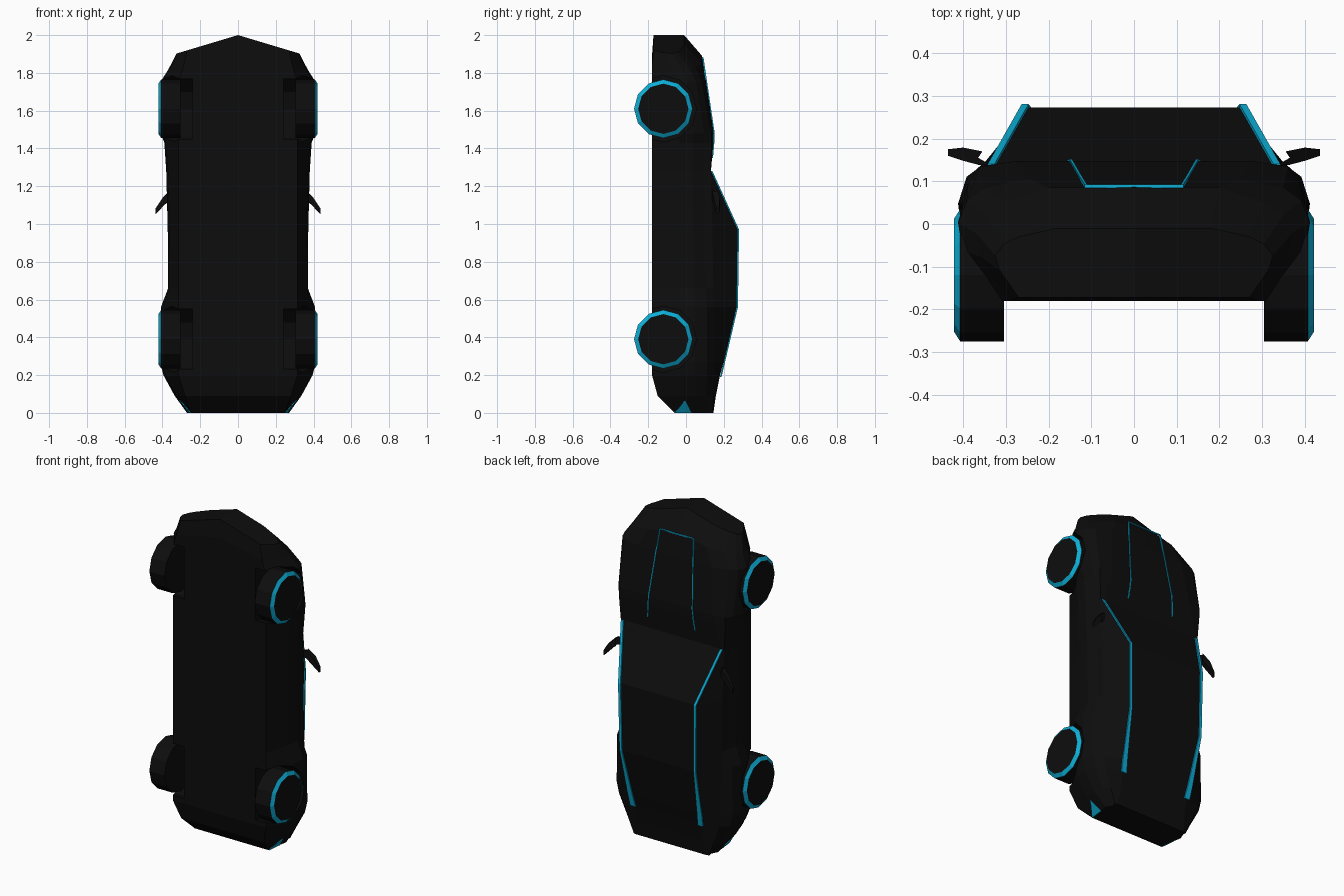
import bpy, bmesh, math
from mathutils import Vector

cube = bpy.data.objects.get("Cube")
if cube:
    bpy.data.objects.remove(cube, do_unlink=True)


def material(name, color, rough):
    m = bpy.data.materials.new(name)
    m.use_nodes = True
    m.diffuse_color = color
    bsdf = next(n for n in m.node_tree.nodes if n.type == 'BSDF_PRINCIPLED')
    bsdf.inputs["Base Color"].default_value = color
    bsdf.inputs["Roughness"].default_value = rough
    return m


BLACK = material("black paint", (0.004, 0.004, 0.004, 1), 0.6)
CYAN = material("cyan trim", (0.004, 0.42, 0.67, 1), 0.6)


def apply(obj, mod):
    bpy.context.view_layer.objects.active = obj
    bpy.ops.object.modifier_apply(modifier=mod.name)


def loft(name, rings, mats, band_mats=None, mirror=True):
    """Skin closed rings of points, cap both ends, mirror over x."""
    bm = bmesh.new()
    loops = [[bm.verts.new(p) for p in ring] for ring in rings]
    n = len(loops[0])
    for k, (a, b) in enumerate(zip(loops, loops[1:])):
        for i in range(n):
            j = (i + 1) % n
            # no wall on the symmetry plane
            if all(abs(v.co.x) < 1e-5 for v in (a[i], a[j], b[i], b[j])):
                continue
            f = bm.faces.new((a[i], a[j], b[j], b[i]))
            f.material_index = band_mats[k] if band_mats else 0
    bm.faces.new(loops[0])
    bm.faces.new(loops[-1])
    bmesh.ops.recalc_face_normals(bm, faces=bm.faces)
    mesh = bpy.data.meshes.new(name)
    bm.to_mesh(mesh)
    bm.free()
    for m in mats:
        mesh.materials.append(m)
    obj = bpy.data.objects.new(name, mesh)
    bpy.context.collection.objects.link(obj)
    if mirror:
        mod = obj.modifiers.new("Mirror", 'MIRROR')
        mod.use_clip = True
        apply(obj, mod)
    return obj


def ribbon(name, path, widths, thick=0.008):
    """Flat trim strip following a path, its width running along x."""
    rings = []
    for (x, y, z), w in zip(path, widths):
        rings.append([(x + sx * w / 2, y + sy * thick / 2, z)
                      for sx, sy in ((-1, -1), (1, -1), (1, 1), (-1, 1))])
    return loft(name, rings, [CYAN])


# Body: half sections from tail to nose
# z, skew, top x, top y, shoulder x, shoulder y, widest x, bottom x, bottom y
STATIONS = [
    (0.00, 0.0, 0.24, 0.145, 0.255, 0.14, 0.27, 0.25, -0.06),
    (0.09, 0.0, 0.23, 0.158, 0.29, 0.145, 0.335, 0.28, -0.15),
    (0.20, 0.0, 0.23, 0.18, 0.33, 0.15, 0.395, 0.315, -0.18),
    (0.27, 0.0, 0.235, 0.199, 0.34, 0.15, 0.412, 0.315, -0.18),
    (0.56, 0.0, 0.25, 0.268, 0.345, 0.15, 0.408, 0.315, -0.18),
    (0.66, 0.0, 0.252, 0.27, 0.345, 0.145, 0.37, 0.315, -0.18),
    (0.97, 0.0, 0.255, 0.273, 0.345, 0.14, 0.372, 0.315, -0.18),
    (1.28, 0.0, 0.335, 0.132, 0.35, 0.13, 0.38, 0.315, -0.18),
    (1.43, 0.0, 0.29, 0.145, 0.36, 0.135, 0.39, 0.315, -0.18),
    (1.48, 0.0, 0.28, 0.147, 0.36, 0.135, 0.408, 0.315, -0.18),
    (1.75, 0.0, 0.25, 0.107, 0.35, 0.085, 0.412, 0.315, -0.18),
    (1.89, 0.2, 0.2, 0.085, 0.3, 0.05, 0.37, 0.29, -0.18),
    (2.00, 0.3, 0.18, -0.01, 0.27, -0.03, 0.325, 0.27, -0.172),
]


def section(z, skew, tx, ty, sx, sy, wide, bx, by):
    def side(t):
        return sy + (by - sy) * t
    pts = [(0, ty), (tx, ty), (sx, sy), (wide - 0.02, side(0.12)),
           (wide, side(0.31)), (wide - 0.01, side(0.55)), (bx, by), (0, by)]
    return [(x, y, z - skew * x) for x, y in pts]


sections = [section(*s) for s in STATIONS]
body = loft("body", sections, [BLACK])


# Wheels and their wells
def circle(x, r, cz, n=12, cy=-0.12):
    return [(x, cy + r * math.cos(math.tau * i / n),
             cz + r * math.sin(math.tau * i / n)) for i in range(n)]


for label, cz in (("front", 1.61), ("rear", 0.39)):
    cutter = loft("well_cutter", [circle(0.24, 0.175, cz), circle(0.6, 0.175, cz)],
                  [BLACK])
    cutter.hide_render = True
    cut = body.modifiers.new("Well", 'BOOLEAN')
    cut.operation = 'DIFFERENCE'
    cut.solver = 'EXACT'
    cut.object = cutter
    apply(body, cut)
    bpy.data.objects.remove(cutter, do_unlink=True)
    loft(label + "_wheels",
         [circle(0.305, 0.155, cz), circle(0.407, 0.155, cz), circle(0.421, 0.133, cz)],
         [BLACK, CYAN], [0, 1])

# Side mirrors: swept-back blades on short stems
blade = [(0.335, 0.138), (0.362, 0.138), (0.40, 0.148), (0.436, 0.16),
         (0.436, 0.175), (0.40, 0.179), (0.355, 0.17), (0.365, 0.155)]
mirror_rings = [[(x, y, 1.175 - dz - 1.5 * max(0, x - 0.375) + (0.3 * dz if x > 0.42 else 0))
                 for x, y in blade] for dz in (0, 0.045)]
loft("side_mirrors", mirror_rings, [BLACK])

# Glowing strips along the pillars, roof edges and rear deck
ribbon("roof_edge_strips",
       [(0.335, 0.136, 1.28), (0.255, 0.277, 0.97), (0.25, 0.271, 0.56),
        (0.235, 0.203, 0.27), (0.228, 0.184, 0.19)],
       [0.016, 0.016, 0.016, 0.032, 0.036])

# Thin hood outline
ribbon("hood_side_lines",
       [(0.113, 0.089, 1.88), (0.125, 0.108, 1.75), (0.148, 0.148, 1.48),
        (0.152, 0.146, 1.43), (0.16, 0.139, 1.35)],
       [0.006] * 5)
ribbon("hood_front_line", [(0.057, 0.088, 1.876), (0.057, 0.088, 1.882)], [0.116] * 2)

# Small corner plates at the tail, on the lower flank
tri = [Vector(sections[0][6]), Vector(sections[0][5]),
       Vector(sections[0][5]).lerp(Vector(sections[1][5]), 0.75)]
normal = (tri[1] - tri[0]).cross(tri[2] - tri[0]).normalized()
if normal.y > 0:
    normal = -normal
lift = Vector((normal.x, normal.y, 0)) * 0.004
loft("tail_corner_plates", [[p - lift for p in tri], [p + lift for p in tri]], [CYAN])
